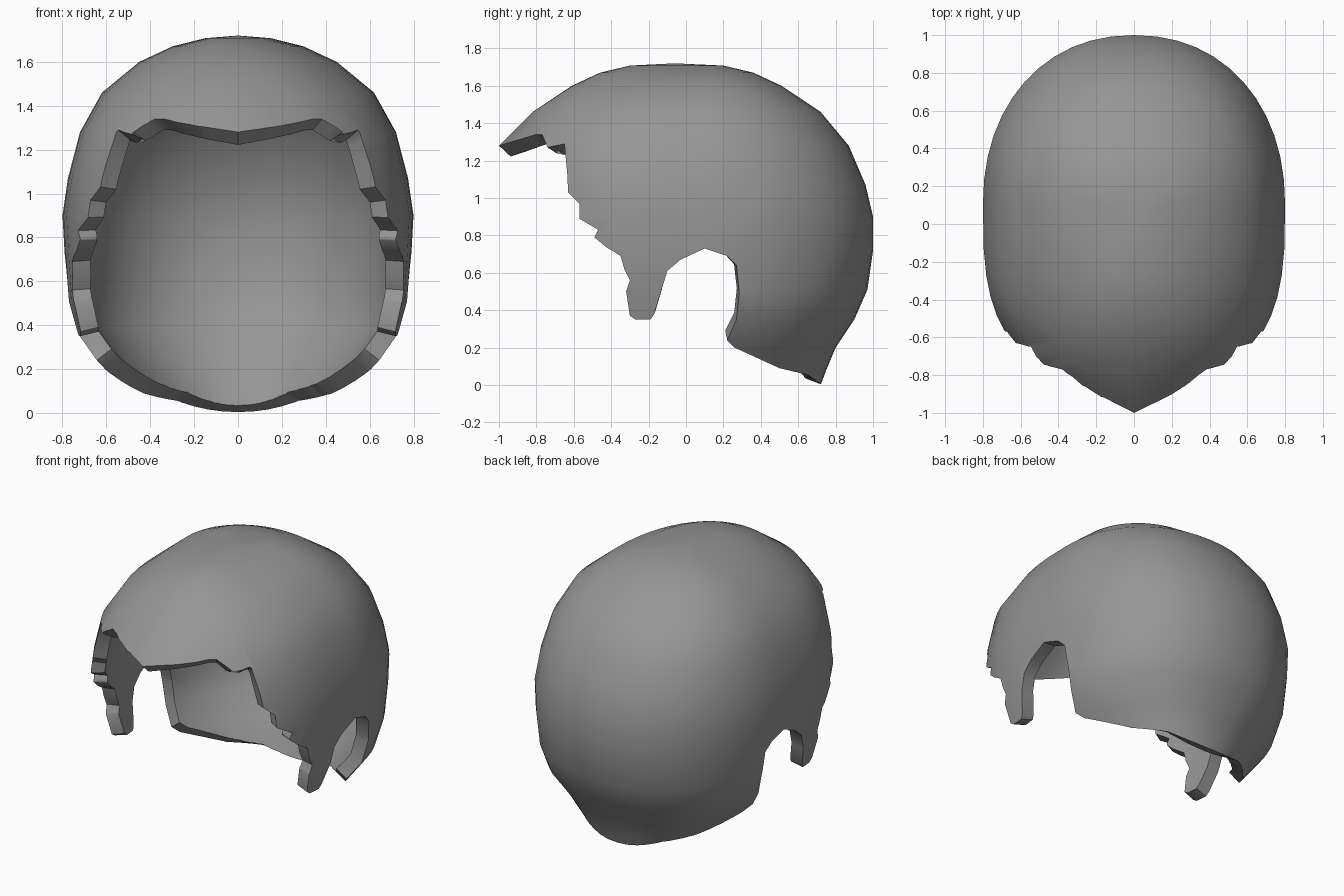
import bpy, bmesh, math

default = bpy.data.objects.get("Cube")
if default:
    bpy.data.objects.remove(default, do_unlink=True)

SEGMENTS = 48
MIDDLE_Y = 0.1

# Head form: height, front y, back y, half width
RINGS = [(-0.15, -0.7, 0.62, 0.36), (0, -0.82, 0.72, 0.46), (0.08, -0.88, 0.75, 0.52),
         (0.2, -0.95, 0.8, 0.62), (0.35, -1.0, 0.9, 0.735), (0.51, -1.02, 0.97, 0.775),
         (0.72, -1.03, 1.0, 0.79), (0.9, -1.03, 1.0, 0.8), (1.07, -1.02, 0.96, 0.775),
         (1.28, -1.0, 0.87, 0.72), (1.46, -0.82, 0.72, 0.62), (1.6, -0.61, 0.51, 0.45),
         (1.67, -0.46, 0.36, 0.3), (1.708, -0.3, 0.2, 0.15)]

# Outer hairline from the side: brim, temple locks, sideburn, ear opening, nape
HAIRLINE = [(-1.3, 1.19), (-1, 1.28), (-0.8, 1.34), (-0.77, 1.34), (-0.74, 1.27),
            (-0.65, 1.29), (-0.635, 1.13), (-0.63, 1.03), (-0.57, 0.97),
            (-0.57, 0.89), (-0.47, 0.83), (-0.49, 0.79), (-0.43, 0.74), (-0.35, 0.69),
            (-0.33, 0.62), (-0.3, 0.56), (-0.32, 0.5), (-0.3, 0.37), (-0.27, 0.35),
            (-0.19, 0.35), (-0.17, 0.38), (-0.1, 0.61), (-0.03, 0.67), (0.1, 0.73),
            (0.22, 0.69), (0.27, 0.64), (0.285, 0.5), (0.27, 0.35), (0.22, 0.24),
            (0.26, 0.2), (0.5, 0.09), (0.65, 0.055), (0.72, 0.005), (0.9, -0.1),
            (1.3, -0.1), (1.3, 2), (-1.3, 2)]


def power(value, exponent):
    return math.copysign(abs(value) ** exponent, value)


def make_object(name, bm):
    bmesh.ops.recalc_face_normals(bm, faces=bm.faces)
    mesh = bpy.data.meshes.new(name)
    bm.to_mesh(mesh)
    bm.free()
    obj = bpy.data.objects.new(name, mesh)
    bpy.context.collection.objects.link(obj)
    return obj


def ring_point(ring, index):
    z, front, back, half = ring
    angle = math.tau * index / SEGMENTS
    c, s = math.cos(angle), math.sin(angle)
    if s > 0:
        # Round back
        exponent = 2 / 2.15
        y = (back - MIDDLE_Y) * power(s, exponent)
        return (half * power(c, exponent), MIDDLE_Y + y, z)
    # Boxy sides with a pointed brim, fading out towards the crown
    fade = min(1, max(0, (1.62 - z) / 0.34))
    exponent = 2 / (2.15 + 0.85 * fade)
    across = power(c, exponent)
    keel = 0.18 * fade
    depth = (1 - keel) * abs(s) ** exponent + keel * max(0, 1 - 1.2 * abs(across))
    return (half * across, MIDDLE_Y - (MIDDLE_Y - front) * depth, z)


# Closed head form
bm = bmesh.new()
loops = [[bm.verts.new(ring_point(r, i)) for i in range(SEGMENTS)] for r in RINGS]
for low, high in zip(loops, loops[1:]):
    for i in range(SEGMENTS):
        j = (i + 1) % SEGMENTS
        bm.faces.new((low[i], low[j], high[j], high[i]))
crown = bm.verts.new((0, -0.06, 1.72))
for i in range(SEGMENTS):
    bm.faces.new((loops[-1][i], loops[-1][(i + 1) % SEGMENTS], crown))
bm.faces.new(loops[0])
hair = make_object("hair_cap", bm)

# Hairline cutter
bm = bmesh.new()
outline = bm.faces.new([bm.verts.new((-1.2, y, z)) for y, z in HAIRLINE])
side = bmesh.ops.extrude_face_region(bm, geom=[outline])
moved = [v for v in side["geom"] if isinstance(v, bmesh.types.BMVert)]
bmesh.ops.translate(bm, verts=moved, vec=(2.4, 0, 0))
cutter = make_object("hairline_cutter", bm)
cutter.hide_render = True

# Trim the form to the hairline
bpy.ops.object.select_all(action="DESELECT")
hair.select_set(True)
bpy.context.view_layer.objects.active = hair
trim = hair.modifiers.new("Hairline", "BOOLEAN")
trim.operation = "INTERSECT"
trim.solver = "EXACT"
trim.object = cutter
bpy.ops.object.modifier_apply(modifier=trim.name)
bpy.data.objects.remove(cutter, do_unlink=True)

# Open the underside: only the cut faces reach across the middle
bm = bmesh.new()
bm.from_mesh(hair.data)
cut = [f for f in bm.faces
       if min(v.co.x for v in f.verts) < -0.001 and max(v.co.x for v in f.verts) > 0.001]
bmesh.ops.delete(bm, geom=cut, context="FACES")
bmesh.ops.remove_doubles(bm, verts=bm.verts, dist=0.004)
bm.to_mesh(hair.data)
bm.free()

# Thickness, with rims square to the surface
shell = hair.modifiers.new("Thickness", "SOLIDIFY")
shell.thickness = 0.085
shell.offset = -1
bpy.ops.object.modifier_apply(modifier=shell.name)
bpy.ops.object.shade_smooth_by_angle(angle=math.radians(40))

# Plain grey
grey = bpy.data.materials.new("grey")
grey.use_nodes = True
colour = (0.3, 0.3, 0.3, 1)
grey.diffuse_color = colour
grey.node_tree.nodes["Principled BSDF"].inputs["Base Color"].default_value = colour
hair.data.materials.clear()
hair.data.materials.append(grey)
